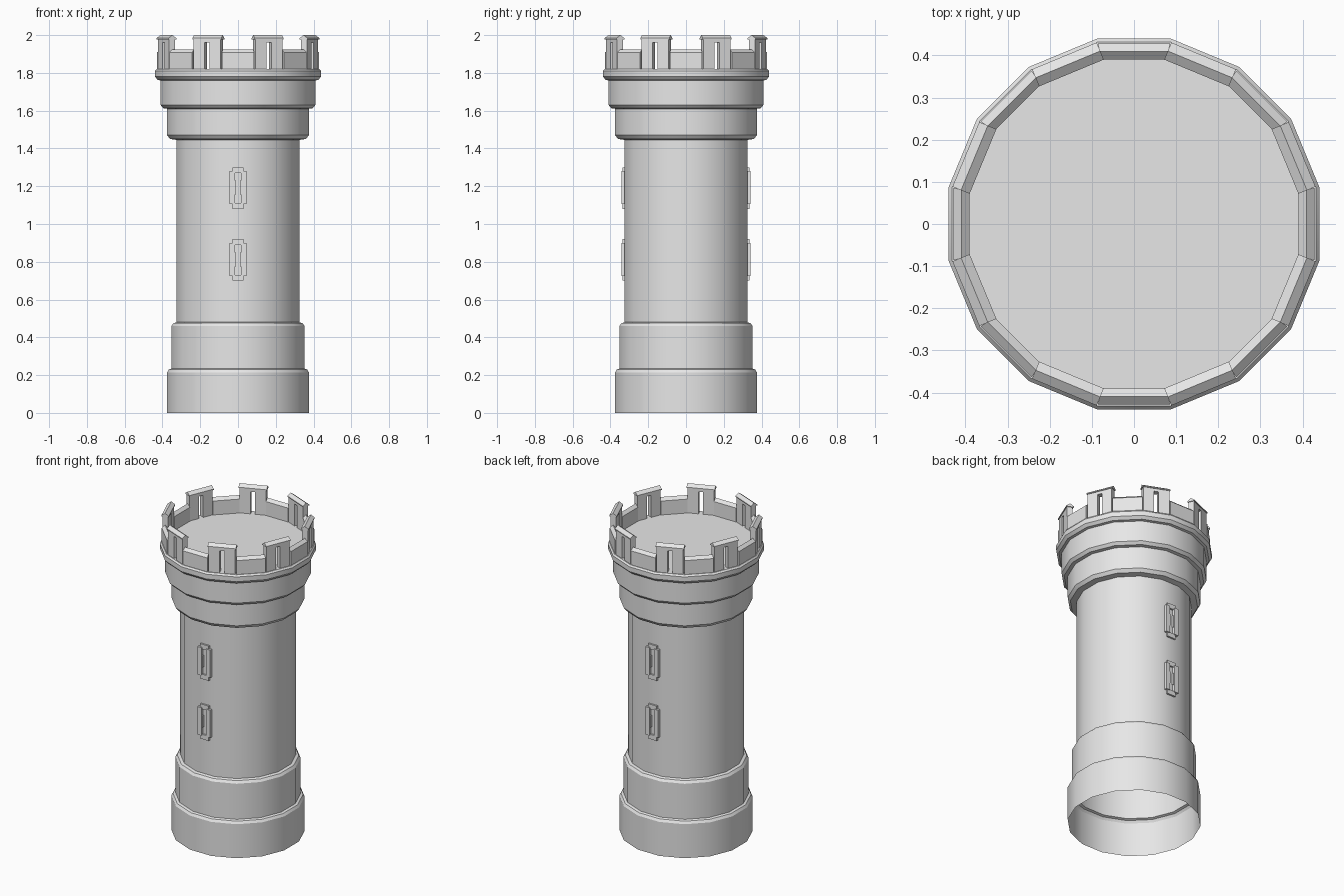
import bpy, bmesh
from math import pi, sin, cos, tan
from mathutils import Matrix, Vector

if "Cube" in bpy.data.objects:
    bpy.data.objects.remove(bpy.data.objects["Cube"])

SIDES = 16
STEP = 2 * pi / SIDES
HALF = STEP / 2

stone = bpy.data.materials.new("grey_stone")
stone.use_nodes = True
GREY = (0.8, 0.8, 0.8, 1)
stone.diffuse_color = GREY
stone.node_tree.nodes["Principled BSDF"].inputs["Base Color"].default_value = GREY


def finish(bm, name, smooth=False):
    mesh = bpy.data.meshes.new(name)
    bm.to_mesh(mesh)
    bm.free()
    mesh.materials.append(stone)
    obj = bpy.data.objects.new(name, mesh)
    bpy.context.collection.objects.link(obj)
    if smooth:
        bpy.ops.object.select_all(action="DESELECT")
        obj.select_set(True)
        bpy.context.view_layer.objects.active = obj
        bpy.ops.object.shade_smooth_by_angle(angle=pi / 6)
    return obj


def box(bm, x, y, z, turn=Matrix()):
    """Box from (low, high) spans along each axis."""
    spans = (x, y, z)
    mid = Matrix.Translation([(a + b) / 2 for a, b in spans])
    size = Matrix.Diagonal([b - a for a, b in spans] + [1])
    bmesh.ops.create_cube(bm, size=1, matrix=turn @ mid @ size)


def prism(bm, profile, half_width, turn):
    """Sweep an (outward, height) outline sideways; half_width depends on radius."""
    ends = [[bm.verts.new(turn @ Vector((r, s * half_width(r), z))) for r, z in profile]
            for s in (-1, 1)]
    n = len(profile)
    bm.faces.new(ends[0])
    bm.faces.new(ends[1][::-1])
    for i in range(n):
        j = (i + 1) % n
        bm.faces.new((ends[0][j], ends[0][i], ends[1][i], ends[1][j]))
    bmesh.ops.recalc_face_normals(bm, faces=bm.faces[:])


# Tower shell: open at the bottom, closed by the roof floor
outline = [(.375, 0), (.375, .215), (.366, .23), (.352, .235), (.352, .46),
           (.342, .475), (.325, .48), (.325, 1.445), (.36, 1.45), (.375, 1.47),
           (.375, 1.61), (.395, 1.613), (.41, 1.63), (.41, 1.76),
           (.425, 1.763), (.44, 1.78), (.44, 1.81), (.432, 1.82)]
bm = bmesh.new()
rings = []
for apothem, z in outline:
    r = apothem / cos(HALF)
    rings.append([bm.verts.new((r * cos(HALF + i * STEP), r * sin(HALF + i * STEP), z))
                  for i in range(SIDES)])
for low, high in zip(rings, rings[1:]):
    for i in range(SIDES):
        j = (i + 1) % SIDES
        bm.faces.new((low[i], low[j], high[j], high[i]))
bm.faces.new(rings[-1])
finish(bm, "tower_shell", smooth=True)

# Battlements: low walls on even sides, slit merlons with gabled caps on odd sides
walls, merlons, caps = bmesh.new(), bmesh.new(), bmesh.new()
for side in range(SIDES):
    turn = Matrix.Rotation(side * STEP, 4, "Z")
    if side % 2 == 0:
        prism(walls, [(.391, 1.82), (.429, 1.82), (.429, 1.908), (.41, 1.925), (.391, 1.908)],
              lambda r: r * tan(HALF), turn)
    else:
        depth = (.393, .427)
        for y in ((-.078, -.014), (.014, .078)):
            box(merlons, depth, y, (1.82, 1.98), turn)
        box(merlons, depth, (-.014, .014), (1.96, 1.98), turn)
        prism(caps, [(.388, 1.978), (.432, 1.978), (.432, 1.984), (.41, 2.0), (.388, 1.984)],
              lambda r: .083, turn)
finish(walls, "parapet_walls")
finish(merlons, "merlons")
finish(caps, "merlon_caps")

# Arrow slit surrounds, two high on the front and back
for name, angle in (("front", 0), ("back", pi)):
    turn = Matrix.Rotation(angle, 4, "Z")
    for level, z in (("lower", .70), ("upper", 1.08)):
        bm = bmesh.new()
        for s in (-1, 1):
            box(bm, sorted((s * .016, s * .045)), (-.342, -.32), (z + .025, z + .20), turn)
            box(bm, sorted((s * .011, s * .03)), (-.337, -.32), (z + .075, z + .15), turn)
        box(bm, (-.03, .03), (-.336, -.32), (z + .19, z + .22), turn)
        box(bm, (-.03, .03), (-.336, -.32), (z, z + .03), turn)
        finish(bm, f"{name}_{level}_window_frame")
